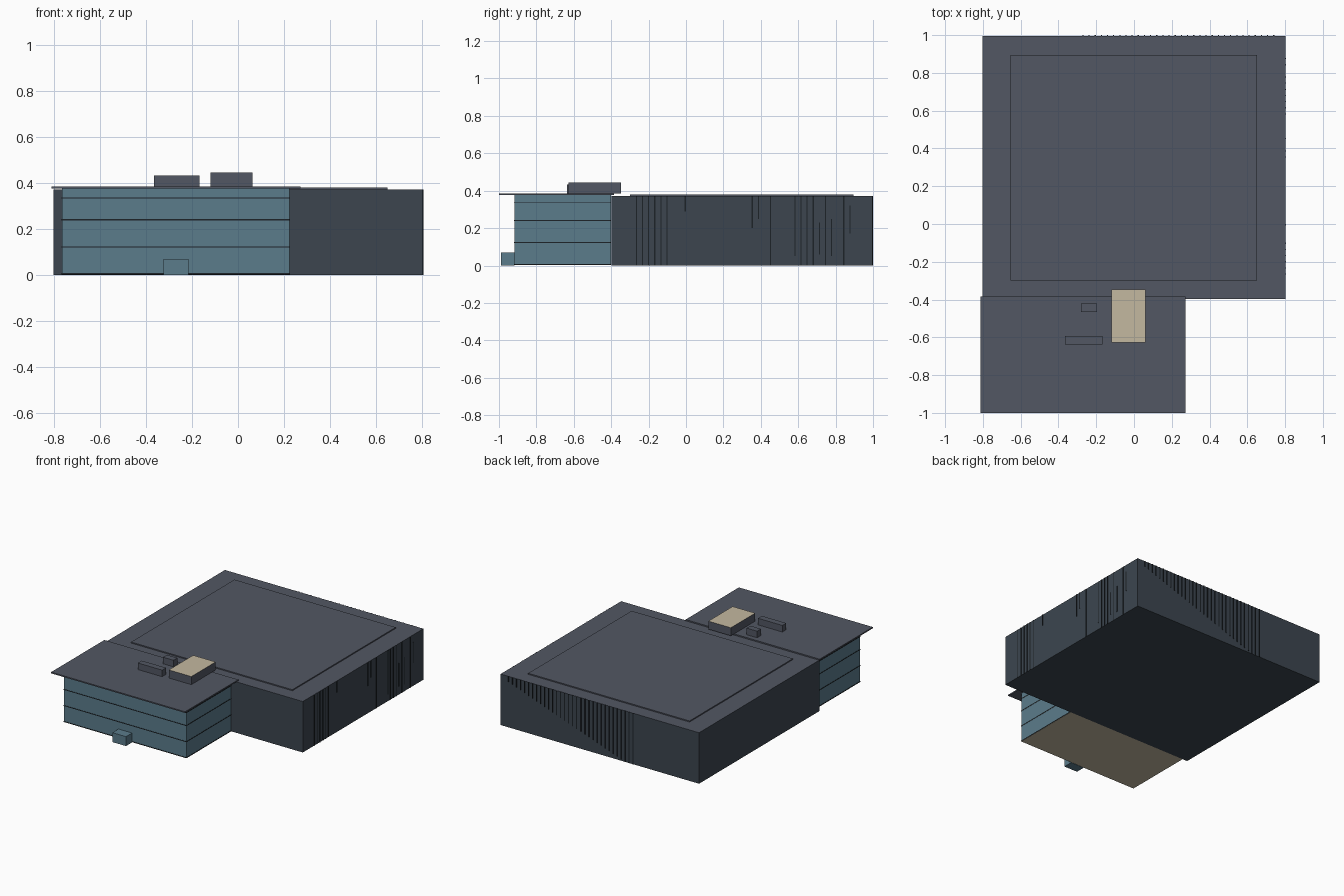
import bpy, bmesh

if "Cube" in bpy.data.objects:
    bpy.data.objects.remove(bpy.data.objects["Cube"])


def material(name, rgb):
    m = bpy.data.materials.new(name)
    m.diffuse_color = (*rgb, 1)
    m.use_nodes = True
    m.node_tree.nodes["Principled BSDF"].inputs["Base Color"].default_value = m.diffuse_color
    return m


WALL = material("dark_cladding", (0.045, 0.06, 0.078))
ROOF = material("roof_grey", (0.085, 0.095, 0.125))
GLASS = material("blue_glass", (0.105, 0.20, 0.26))
TRIM = material("black_trim", (0.012, 0.016, 0.02))
TAN = material("tan", (0.55, 0.48, 0.35))


def add_box(bm, x, y, z):
    """Add an axis-aligned box given (min, max) on each axis."""
    verts = bmesh.ops.create_cube(bm, size=1)["verts"]
    for v in verts:
        v.co = [r[0] if c < 0 else r[1] for c, r in zip(v.co, (x, y, z))]


def build(name, boxes, mat, top=None, bottom=None):
    """One object from boxes, with optional top and underside materials."""
    bm = bmesh.new()
    for b in boxes:
        add_box(bm, *b)
    bm.normal_update()
    me = bpy.data.meshes.new(name)
    for m in (mat, top or mat, bottom or mat):
        me.materials.append(m)
    for f in bm.faces:
        f.material_index = 1 if f.normal.z > 0.5 else 2 if f.normal.z < -0.5 else 0
    bm.to_mesh(me)
    bm.free()
    ob = bpy.data.objects.new(name, me)
    bpy.context.collection.objects.link(ob)
    return ob


# Large rear hall with raised roof panel
H = 0.373
build("hall", [((-0.803, 0.803), (-0.398, 0.996), (0, H))], WALL, top=ROOF)
build("hall_roof_panel", [((-0.655, 0.65), (-0.30, 0.895), (H, 0.381))], ROOF)

# Cladding ribs on the right wall: full-height groups and shorter pieces
PITCH = 0.0326
full = [0, 1, 2, 3, 4, 5, 22, 27, 28, 29, 31, 34]
short = [(8, 0.29, H), (19, 0.20, H), (20, 0.25, H), (26, 0.05, H),
         (30, 0.06, 0.23), (32, 0.05, 0.25), (35, 0.17, 0.32)]
ribs = [(i, 0, H) for i in full] + short
build("right_wall_ribs",
      [((0.80, 0.806), (-0.268 + i * PITCH, -0.262 + i * PITCH), (a, b)) for i, a, b in ribs], TRIM)

# Ribs on the rear wall hang from the roof edge, growing longer across the wall
back = []
for i in range(32):
    x = 0.74 - i * PITCH
    back.append(((x - 0.003, x + 0.003), (0.99, 1.0), (H - min(H, 0.04 + i * 0.0115), H)))
build("rear_wall_ribs", back, TRIM)

# Glazed front block with tan ground slab and thin floor bands
GX, GY = (-0.765, 0.225), (-0.918, -0.40)
build("front_block", [(GX, GY, (0.002, 0.377))], GLASS, bottom=TAN)
e = 0.002
build("floor_bands", [((GX[0] - e, GX[1] + e), (GY[0] - e, GY[1]), (z, z + 0.005))
                      for z in (0.003, 0.12, 0.238, 0.333)], TRIM, bottom=TAN)

# Overhanging front roof
build("front_roof", [((-0.812, 0.272), (-1.0, -0.385), (0.377, 0.386))], ROOF)

# Entrance porch
build("entrance_porch", [((-0.325, -0.215), (-0.988, -0.918), (0, 0.069))], GLASS)

# Rooftop equipment
build("rooftop_plant_room", [((-0.12, 0.062), (-0.628, -0.347), (0.386, 0.445))], ROOF, top=TAN)
build("long_vent_unit", [((-0.365, -0.168), (-0.637, -0.592), (0.386, 0.434))], ROOF)
build("small_vent_unit", [((-0.28, -0.195), (-0.467, -0.422), (0.386, 0.434))], ROOF)
